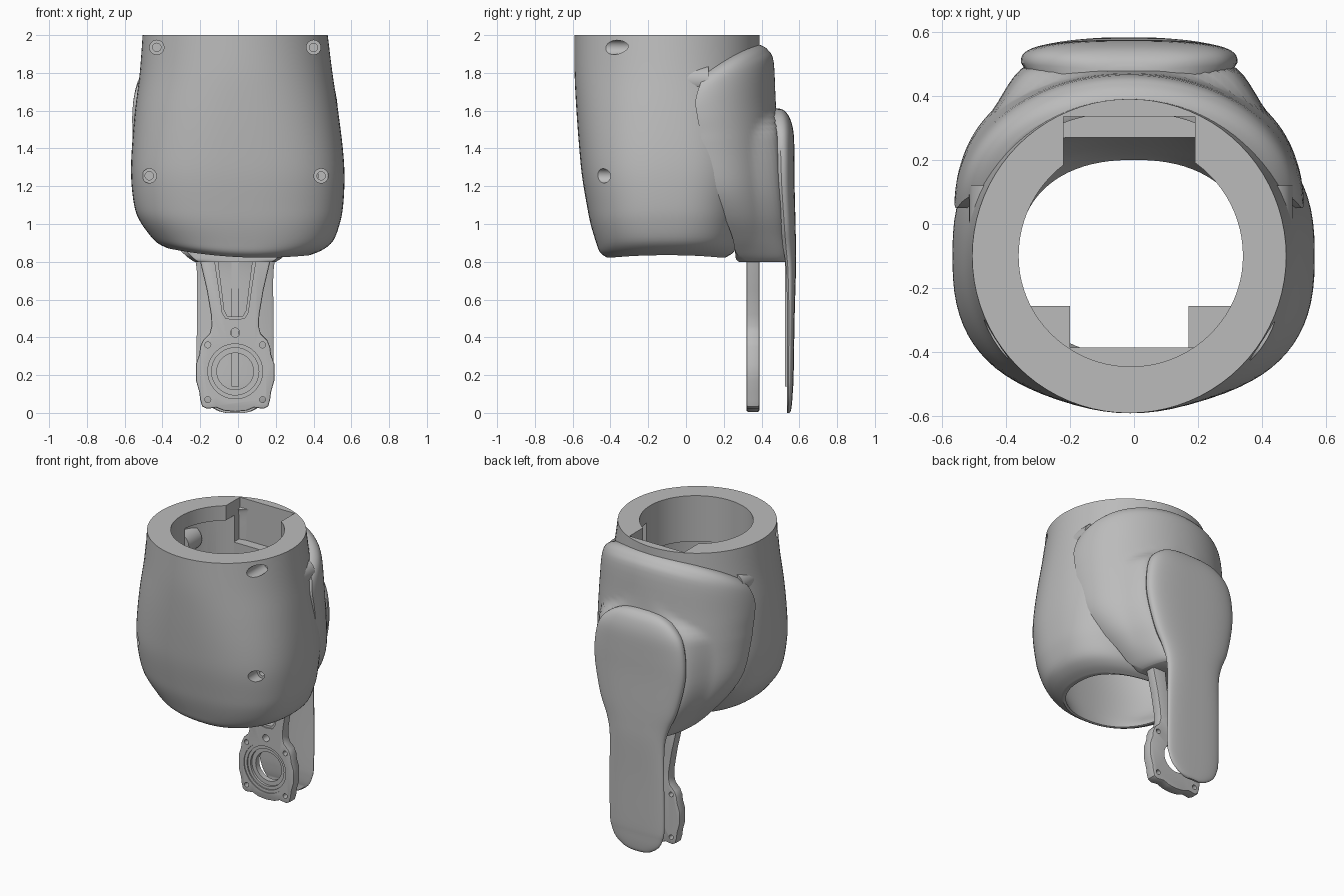
import bpy, bmesh, math

if "Cube" in bpy.data.objects:
    bpy.data.objects.remove(bpy.data.objects["Cube"], do_unlink=True)

grey = bpy.data.materials.new("plain_grey")
grey.use_nodes = True
grey.diffuse_color = (0.5, 0.5, 0.5, 1)
grey.node_tree.nodes["Principled BSDF"].inputs["Base Color"].default_value = (0.5, 0.5, 0.5, 1)
CX = -0.015  # centre line of the arm and paddle


def make(name, bm):
    bmesh.ops.recalc_face_normals(bm, faces=bm.faces)
    mesh = bpy.data.meshes.new(name)
    bm.to_mesh(mesh)
    bm.free()
    mesh.materials.append(grey)
    ob = bpy.data.objects.new(name, mesh)
    bpy.context.collection.objects.link(ob)
    return ob


def loft(name, rings, closed=False):
    bm = bmesh.new()
    loops = [[bm.verts.new(p) for p in r] for r in rings]
    n = len(loops[0])
    pairs = list(zip(loops, loops[1:])) + ([(loops[-1], loops[0])] if closed else [])
    for a, b in pairs:
        for i in range(n):
            j = (i + 1) % n
            bm.faces.new((a[i], a[j], b[j], b[i]))
    if not closed:
        bm.faces.new(loops[0])
        bm.faces.new(loops[-1])
    return make(name, bm)


def smooth_rows(rows, steps=4):
    """Spline through rows of section numbers."""
    out = []
    for i in range(len(rows) - 1):
        p0, p1 = rows[max(i - 1, 0)], rows[i]
        p2, p3 = rows[i + 1], rows[min(i + 2, len(rows) - 1)]
        for s in range(steps):
            t = s / steps
            out.append([0.5 * (2 * b + (c - a) * t + (2 * a - 5 * b + 4 * c - d) * t * t
                               + (3 * b - a - 3 * c + d) * t ** 3)
                        for a, b, c, d in zip(p0, p1, p2, p3)])
    return out + [list(rows[-1])]


def box(name, x0, x1, y0, y1, z0, z1):
    return loft(name, [[(x0, y0, z), (x1, y0, z), (x1, y1, z), (x0, y1, z)] for z in (z0, z1)])


def rod(name, x, z, r, y0, y1, n=32):
    angles = [math.tau * i / n for i in range(n)]
    return loft(name, [[(x + r * math.cos(a), y, z + r * math.sin(a)) for a in angles] for y in (y0, y1)])


def prism(name, outline, y0, y1):
    """Mirrored outline in half width and height, extruded along y."""
    pts = outline + [(-x, z) for x, z in reversed(outline) if x > 0]
    return loft(name, [[(CX + x, y, z) for x, z in pts] for y in (y0, y1)])


def bake(ob):
    mesh = bpy.data.meshes.new_from_object(ob.evaluated_get(bpy.context.evaluated_depsgraph_get()))
    ob.modifiers.clear()
    ob.data = mesh


def cut(ob, cutters):
    for c in cutters:
        m = ob.modifiers.new("cut", 'BOOLEAN')
        m.object, m.operation, m.solver = c, 'DIFFERENCE', 'EXACT'
        bpy.context.view_layer.update()
        bake(ob)
        bpy.data.objects.remove(c, do_unlink=True)


def power(v, e):
    return math.copysign(abs(v) ** e, v)


def smoothstep(t):
    t = min(1, max(0, t))
    return t * t * (3 - 2 * t)


# Hollow body: z, left x, right x, front y, back y, rim lift, squareness
outer = [(2, -.505, .475, -.59, .39, 0, 2), (1.8, -.52, .5, -.59, .39, 0, 2.1),
         (1.6, -.545, .53, -.58, .385, 0, 2.3), (1.4, -.562, .555, -.565, .37, 0, 2.5),
         (1.25, -.566, .564, -.55, .35, 0, 2.6), (1.1, -.55, .557, -.525, .32, 0, 2.6),
         (1.0, -.52, .54, -.505, .3, .2, 2.6), (.9, -.46, .505, -.475, .28, .5, 2.5),
         (.85, -.42, .45, -.455, .25, .8, 2.4), (.825, -.37, .38, -.42, .21, 1, 2.3)]
inner = [(.83, -.36, .36, -.41, .2, 1, 2.3), (.88, -.38, .39, -.42, .22, .6, 2.3),
         (1.0, -.46, .48, -.44, .25, .2, 2.3), (1.25, -.5, .5, -.48, .29, 0, 2.3),
         (1.66, -.47, .45, -.51, .31, 0, 2)]
lip = [(1.69, -.36, .34, -.445, .255, 0, 2), (2, -.36, .34, -.445, .255, 0, 2)]
rings = []
for z, xl, xr, yf, yb, lift, ex in smooth_rows(outer) + smooth_rows(inner) + lip:
    ring = []
    for i in range(80):
        a = math.tau * i / 80
        x = (xl + xr) / 2 + (xr - xl) / 2 * power(math.cos(a), 2 / ex)
        yc = -0.1
        y = yc + (yb - yc if math.sin(a) > 0 else yc - yf) * power(math.sin(a), 2 / ex)
        ring.append((x, y, z + lift * (.2 * x * x - .05 * x)))
    rings.append(ring)
body = loft("body_shell", rings, closed=True)

# Notch in the lip, wider cavity behind it, and the four screw holes
half_disc = [(-.01 + .43 * math.cos(math.pi * i / 32), -.06 + .385 * math.sin(math.pi * i / 32))
             for i in range(33)]
cutters = [box("notch", -.22, .19, .05, .335, 1.7, 2.1),
           loft("cavity", [[(x, y, z) for x, y in half_disc] for z in (1.6, 1.9)])]
for x, z, floor in ((-.43, 1.935, -.24), (.4, 1.935, -.24), (-.47, 1.255, -.37), (.44, 1.255, -.37)):
    cutters.append(rod("counterbore", x, z, .038, -.8, floor))
    cutters.append(rod("screw_hole", x, z, .022, -.8, floor + .04))
cut(body, cutters)

# Mounting blocks and bosses inside the walls
box("front_inner_pad", -.2, .19, -.49, -.385, 1.3, 1.6)
box("arm_mount", -.22, .19, .27, .345, 1.0, 1.72)
for side, x0, x1, bx in (("right", -.36, -.2, -.435), ("left", .17, .33, .415)):
    box(side + "_inner_block", x0, x1, -.44, -.256, 1.3, 1.5)
    boss = rod(side + "_screw_boss", bx, 1.76, .08, -.02, .12)
    cut(boss, [rod("boss_hole", bx, 1.76, .022, -.1, .1, 16)])

# Back cover: z, half width, wing y, back y, slope, width of the flat seat for the paddle
cover_rows = [(1.95, .41, .13, .37, .5, -.2), (1.945, .47, .1, .4, .5, -.2), (1.92, .515, .075, .435, .5, -.2),
              (1.86, .538, .05, .464, .5, -.2), (1.65, .545, .06, .475, .2, .0), (1.52, .543, .075, .487, .08, .25),
              (1.4, .54, .09, .497, 0, .3), (1.2, .52, .14, .507, 0, .3), (1.05, .45, .2, .52, 0, .26),
              (.93, .355, .245, .53, 0, .2), (.85, .28, .26, .54, 0, .16), (.815, .24, .265, .54, 0, .14),
              (.8, .215, .28, .535, 0, .12)]
rings = []
for z, w, yf, yb, k, seat in smooth_rows(cover_rows):
    yi = .285 + .065 * min(1, (z - .8) / .9)
    outside, inside = [], []
    for i in range(65):
        a = math.pi * i / 64
        c, s = power(math.cos(a), 2 / 2.05), abs(math.sin(a)) ** (2 / 2.05)
        y = yf + (yb - yf) * s
        y += (yb - y) * smoothstep((seat + .13 - abs(w * c)) / .13) * .9
        for pts, px, py in ((outside, w * c, y), (inside, .9 * w * c, yf + (yi - yf) * s)):
            pts.append((px - .015, py, z - k * max(0, yb - py)))
    rings.append(outside + inside[::-1])
loft("back_cover", rings)

# Back paddle: z, half width, inner y, edge y, outer y
paddle_rows = [(0, .05, .535, .537, .548), (.015, .1, .535, .54, .556), (.06, .16, .535, .542, .562),
               (.12, .19, .535, .542, .566), (.2, .203, .535, .542, .57), (.5, .203, .535, .545, .575),
               (.75, .203, .53, .54, .582), (.87, .23, .515, .53, .582), (1.0, .285, .49, .52, .58),
               (1.2, .332, .465, .507, .575), (1.35, .335, .46, .502, .574), (1.48, .305, .455, .497, .57),
               (1.56, .23, .45, .492, .55), (1.6, .14, .45, .485, .52), (1.612, .05, .45, .47, .49)]
rings = []
for z, w, yi, ye, yo in smooth_rows(paddle_rows):
    arc = [math.pi * i / 32 for i in range(33)]
    ring = [(CX + w * power(math.cos(a), .7), ye + (yo - ye) * math.sin(a) ** .7 if 0 < a < math.pi else ye, z)
            for a in arc]
    rings.append(ring + [(CX - w * .92, yi, z), (CX + w * .92, yi, z)])
loft("back_paddle", rings)
box("paddle_rib", CX - .02, CX + .02, .525, .54, .14, .83)

# Front arm with bearing seat and window
arm = prism("front_arm", [(0, .006), (.06, .012), (.1, .028), (.15, .022), (.175, .035), (.185, .07),
                          (.19, .11), (.207, .17), (.207, .26), (.19, .31), (.185, .35), (.17, .385),
                          (.135, .42), (.125, .46), (.128, .52), (.15, .65), (.185, .8), (.2, .95)], .32, .388)
bev = arm.modifiers.new("soft_edge", 'BEVEL')
bev.width, bev.segments, bev.angle_limit = .008, 2, math.radians(50)
bpy.context.view_layer.update()
bake(arm)
cutters = [rod("seat", CX, .22, r, y0, y1, 48) for r, y0, y1 in
           ((.165, .2, .326), (.145, .2, .334), (.125, .2, .35), (.097, .2, .5))]
cutters += [rod("bolt_hole", CX + s * .145, z, .016, .2, .5, 16) for s in (-1, 1) for z in (.07, .36)]
cutters.append(rod("pin_hole", CX, .425, .024, .2, .5, 20))
rim = [(0, .495), (.05, .5), (.068, .53), (.085, .65), (.105, .78), (.11, .85)]
cutters.append(prism("window_rim", rim, .2, .328))
cutters.append(prism("window", [(x * .85, z + .014) for x, z in rim], .2, .5))
cut(arm, cutters)

# Smooth shading with crisp edges
for ob in bpy.context.scene.objects:
    if ob.type == 'MESH' and ob.data.materials and ob.data.materials[0] == grey:
        bpy.ops.object.select_all(action='DESELECT')
        ob.select_set(True)
        bpy.context.view_layer.objects.active = ob
        bpy.ops.object.shade_smooth_by_angle(angle=math.radians(35))
